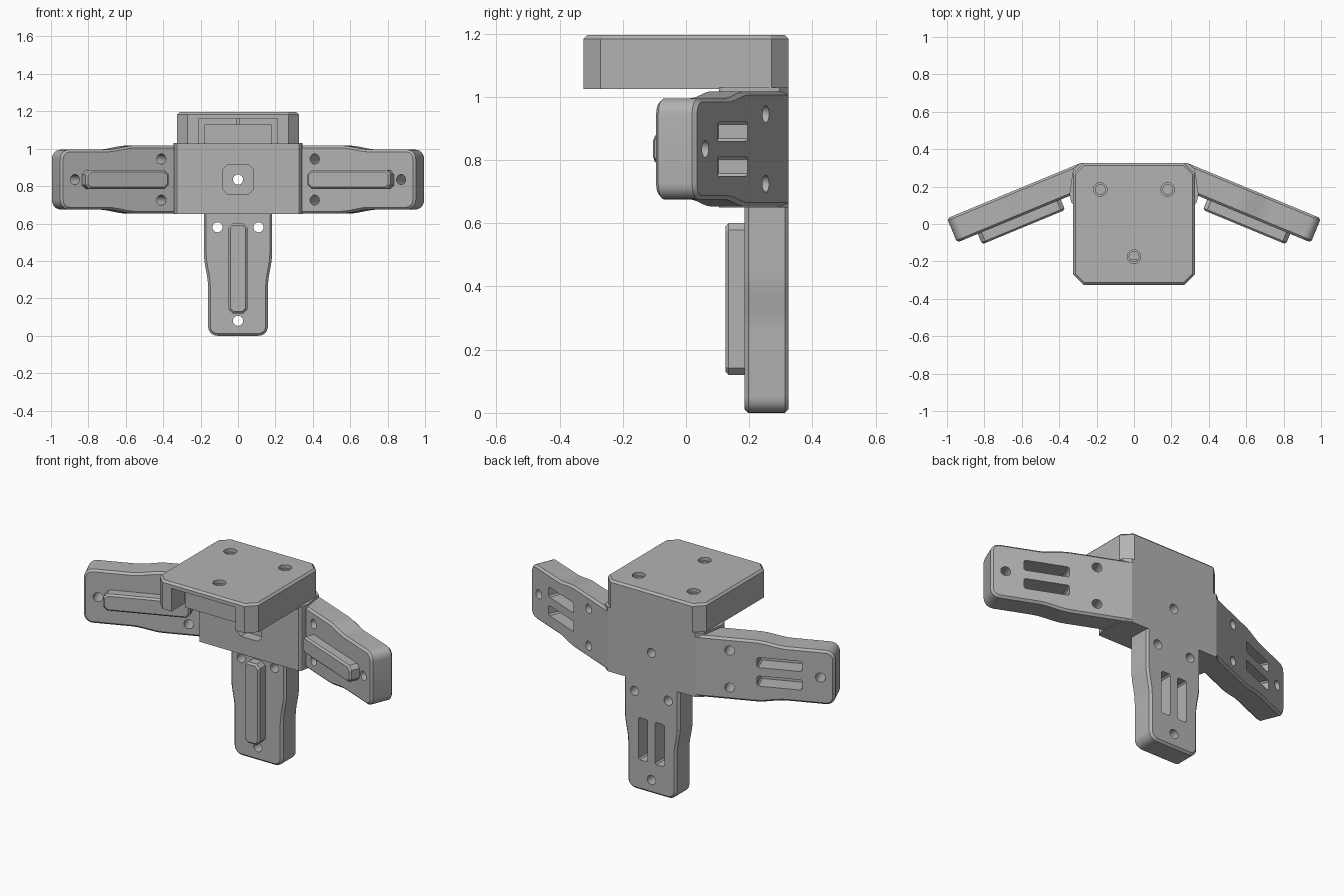
import bpy, bmesh, math
from mathutils import Matrix, Vector

if "Cube" in bpy.data.objects:
    bpy.data.objects.remove(bpy.data.objects["Cube"])

grey = bpy.data.materials.new("plain grey")
grey.diffuse_color = (0.45, 0.45, 0.45, 1)
grey.use_nodes = True
grey.node_tree.nodes["Principled BSDF"].inputs["Base Color"].default_value = grey.diffuse_color


def prism(points, z0, z1, bm=None):
    """Extrude a closed outline from z0 to z1."""
    bm = bm or bmesh.new()
    face = bm.faces.new([bm.verts.new((x, y, z0)) for x, y in points])
    top = bmesh.ops.extrude_face_region(bm, geom=[face])["geom"]
    bmesh.ops.translate(bm, vec=(0, 0, z1 - z0),
                        verts=[g for g in top if isinstance(g, bmesh.types.BMVert)])
    bmesh.ops.recalc_face_normals(bm, faces=bm.faces)
    return bm


def bevel(bm, width, keep, segments=1):
    edges = [e for e in bm.edges if keep(e)]
    bmesh.ops.bevel(bm, geom=edges, offset=width, segments=segments,
                    profile=0.5, affect='EDGES')
    return bm


def rect(x0, x1, y0, y1, c):
    """Rectangle outline with cut corners."""
    return [(x0 + c, y0), (x1 - c, y0), (x1, y0 + c), (x1, y1 - c),
            (x1 - c, y1), (x0 + c, y1), (x0, y1 - c), (x0, y0 + c)]


def circle(x, y, r, n=24):
    return [(x + r * math.cos(i * math.tau / n), y + r * math.sin(i * math.tau / n))
            for i in range(n)]


def make(name, bm, matrix=None):
    mesh = bpy.data.meshes.new(name)
    bm.to_mesh(mesh)
    bm.free()
    if matrix:
        mesh.transform(matrix)
    mesh.materials.append(grey)
    ob = bpy.data.objects.new(name, mesh)
    bpy.context.collection.objects.link(ob)
    return ob


def cut(ob, bm, matrix=None):
    """Subtract a cutter and apply the result."""
    cutter = make(ob.name + "_cutter", bm, matrix)
    mod = ob.modifiers.new("cut", 'BOOLEAN')
    mod.operation, mod.solver, mod.object = 'DIFFERENCE', 'EXACT', cutter
    bpy.context.view_layer.objects.active = ob
    bpy.ops.object.modifier_apply(modifier=mod.name)
    bpy.data.objects.remove(cutter)


def smooth(ob):
    bpy.ops.object.select_all(action='DESELECT')
    ob.select_set(True)
    bpy.context.view_layer.objects.active = ob
    bpy.ops.object.shade_smooth_by_angle(angle=math.radians(28))


def frame(along, depth, origin):
    a, d = Vector(along), Vector(depth)
    m = Matrix((a, d.cross(a), d)).transposed().to_4x4()
    m.translation = origin
    return m


LENGTH, THICK, R = 0.77, 0.14, 0.05


def arm_outline(start):
    """Half outline with an eased waist and round outer corners, then mirrored."""
    half = [(start, 0.182)]
    for i in range(9):
        t = i / 8
        half.append((0.33 + 0.18 * t, 0.171 + 0.011 * math.cos(math.pi * t)))
    for i in range(7):
        a = math.pi / 2 * (1 - i / 6)
        half.append((LENGTH - R + R * math.cos(a), 0.16 - R + R * math.sin(a)))
    return half + [(x, -y) for x, y in reversed(half)]


def build_arm(name, matrix, start):
    bm = prism(arm_outline(start), 0, THICK)
    # chamfer both rims, leaving the joint end square
    bevel(bm, 0.012, lambda e: abs(e.verts[0].co.z - e.verts[1].co.z) < 1e-4
          and max(v.co.x for v in e.verts) > start + 0.01)
    arm = make(name, bm, matrix)
    # screw holes and the two blind slots in the back
    tool = bmesh.new()
    for x, y in ((0.19, 0.11), (0.19, -0.11), (0.69, 0)):
        prism(circle(x, y, 0.027), -0.05, 0.25, tool)
    for side in (-1, 1):
        prism(rect(0.34, 0.59, side * 0.055 - 0.03, side * 0.055 + 0.03, 0.008),
              -0.05, 0.1, tool)
    cut(arm, tool, matrix)
    smooth(arm)
    # raised rib on the front
    rib = prism(rect(0.17, 0.65, -0.05, 0.05, 0.022), THICK - 0.01, THICK + 0.06)
    bevel(rib, 0.01, lambda e: all(v.co.z > THICK + 0.05 for v in e.verts))
    make(name + "_rib", rib, matrix)


# three arms
c, s = math.cos(math.radians(22.5)), math.sin(math.radians(22.5))
for name, side in (("right_arm", 1), ("left_arm", -1)):
    build_arm(name, frame((side * c, -s, 0), (-side * s, -c, 0),
                          (side * 0.288, 0.325, 0.835)), 0)
build_arm("lower_arm", frame((0, 0, -1), (0, -1, 0), (0, 0.325, 0.77)), 0.11)

# central block joining the arms
half = [(0.288, 0.325), (0.325, 0.295), (0.345, 0.16), (0.335, 0.115), (0.325, 0.105)]
block = make("centre_block", prism(half + [(-x, y) for x, y in reversed(half)], 0.65, 1.03))
# nut pocket and through hole
facing = frame((1, 0, 0), (0, -1, 0), (0, 0, 0.835))
cut(block, prism(rect(-0.08, 0.08, -0.08, 0.08, 0.025), -0.165, 0.0), facing)
cut(block, prism(circle(0, 0, 0.027), -0.4, 0.0), facing)
smooth(block)

# top plate with cut corners
plate_bm = prism(rect(-0.325, 0.325, -0.325, 0.325, 0.055), 1.025, 1.195)
bevel(plate_bm, 0.012, lambda e: all(v.co.z > 1.19 for v in e.verts))
plate = make("top_plate", plate_bm)
# front notch and stepped screw holes
cut(plate, prism([(-0.21, -0.4), (0.21, -0.4), (0.21, -0.2), (-0.21, -0.2)], 0.9, 1.162))
holes, bores = bmesh.new(), bmesh.new()
for x, y in ((-0.18, 0.185), (0.18, 0.185), (0, -0.175)):
    prism(circle(x, y, 0.036), 1.175, 1.3, holes)
    prism(circle(x, y, 0.026), 1.08, 1.3, bores)
cut(plate, holes)
cut(plate, bores)
smooth(plate)

# raised panel inside the notch
make("notch_panel", prism([(-0.18, -0.24), (0.18, -0.24), (0.18, -0.19), (-0.18, -0.19)],
                          1.025, 1.13))
